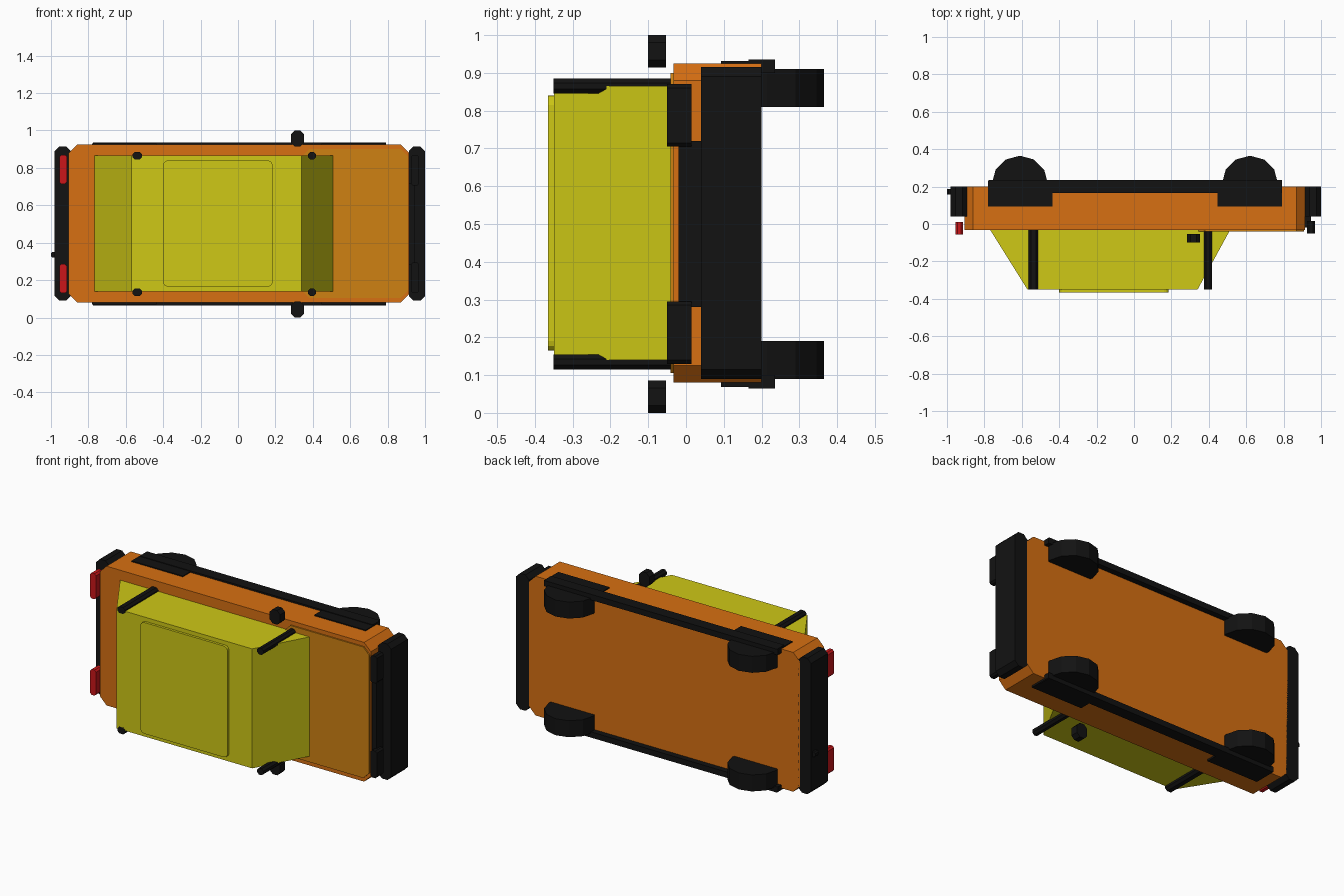
import bpy, bmesh, math
from mathutils import Matrix, Vector

cube = bpy.data.objects.get("Cube")
if cube:
    bpy.data.objects.remove(cube, do_unlink=True)

MID = 0.5  # centre plane of the car, which lies on its side


def material(name, rgb):
    m = bpy.data.materials.new(name)
    m.use_nodes = True
    color = (*rgb, 1)
    m.diffuse_color = color
    m.node_tree.nodes["Principled BSDF"].inputs["Base Color"].default_value = color
    return m


ORANGE = material("orange_paint", (0.68, 0.16, 0.006))
AMBER = material("amber_paint", (0.62, 0.22, 0.006))
YELLOW = material("yellow_paint", (0.62, 0.58, 0.008))
BLACK = material("black_trim", (0.006, 0.006, 0.006))
RED = material("red_lens", (0.6, 0.008, 0.01))


def finish(name, bm, mat):
    bmesh.ops.recalc_face_normals(bm, faces=bm.faces)
    mesh = bpy.data.meshes.new(name)
    bm.to_mesh(mesh)
    bm.free()
    mesh.materials.append(mat)
    ob = bpy.data.objects.new(name, mesh)
    bpy.context.collection.objects.link(ob)
    return ob


def box(name, x, y, z, mat, chamfer=0, segments=1):
    """Box from ranges; chamfer cuts the edges that run along y."""
    bm = bmesh.new()
    bmesh.ops.create_cube(bm, size=1)
    for v in bm.verts:
        v.co = Vector(r[0] if c < 0 else r[1] for c, r in zip(v.co, (x, y, z)))
    if chamfer:
        edges = [e for e in bm.edges
                 if abs(e.verts[0].co.y - e.verts[1].co.y) > 1e-4]
        bmesh.ops.bevel(bm, geom=edges, offset=chamfer, segments=segments,
                        profile=0.5, affect='EDGES')
    return finish(name, bm, mat)


def paired(name, x, y, z, mat, chamfer=0):
    """The same box on both sides of the centre plane."""
    box("left_" + name, x, y, z, mat, chamfer)
    box("right_" + name, x, y, (2 * MID - z[1], 2 * MID - z[0]), mat, chamfer)


def wheel(name, x, z):
    bm = bmesh.new()
    bmesh.ops.create_cone(bm, cap_ends=True, segments=12, radius1=0.15,
                          radius2=0.15, depth=0.1,
                          matrix=Matrix.Translation((x, 0.215, z)))
    finish(name, bm, BLACK)


# Body shell and hood
box("body", (-0.905, 0.915), (-0.033, 0.2), (0.08, 0.925), ORANGE, 0.045)
box("hood", (0.34, 0.91), (-0.041, -0.02), (0.105, 0.9), AMBER, 0.04)

# Cabin: side profile extruded across the width
bm = bmesh.new()
profile = [(-0.77, -0.03), (-0.57, -0.35), (0.34, -0.35), (0.515, -0.03)]
side = bm.faces.new([bm.verts.new((x, y, 0.14)) for x, y in profile])
grown = bmesh.ops.extrude_face_region(bm, geom=[side])["geom"]
bmesh.ops.translate(bm, vec=(0, 0, 0.725),
                    verts=[g for g in grown if isinstance(g, bmesh.types.BMVert)])
finish("cabin", bm, YELLOW)
box("roof_panel", (-0.4, 0.185), (-0.365, -0.34), (0.165, 0.84), YELLOW, 0.025, 3)

# Roof pillars
paired("rear_pillar", (-0.565, -0.512), (-0.351, -0.03), (0.845, 0.885), BLACK, 0.013)
paired("front_pillar", (0.374, 0.416), (-0.351, -0.03), (0.845, 0.885), BLACK, 0.012)

# Bumpers and exhaust
box("rear_bumper", (-0.98, -0.893), (0.04, 0.2), (0.09, 0.915), BLACK, 0.025)
box("front_bumper", (0.913, 1.0), (0.04, 0.2), (0.09, 0.915), BLACK, 0.025)
box("exhaust", (-1.0, -0.95), (0.157, 0.188), (0.32, 0.351), BLACK, 0.008)

# Lights and grille
paired("tail_light", (-0.955, -0.915), (-0.055, 0.01), (0.715, 0.87), RED, 0.01)
paired("headlight", (0.925, 0.967), (-0.05, 0.015), (0.705, 0.87), BLACK, 0.01)
box("grille", (0.9, 0.945), (-0.02, 0.045), (0.28, 0.72), BLACK)

# Mirrors
paired("mirror", (0.283, 0.353), (-0.1, -0.053), (0.914, 1.0), BLACK, 0.02)

# Sills, wheel arches and wheels
paired("sill", (-0.775, 0.79), (0.165, 0.235), (0.9, 0.935), BLACK)
for end, start, stop, axle in (("rear", -0.78, -0.435, -0.61),
                               ("front", 0.447, 0.792, 0.62)):
    paired(end + "_arch", (start, stop), (0.093, 0.232), (0.9, 0.931), BLACK)
    wheel("left_" + end + "_wheel", axle, MID + 0.36)
    wheel("right_" + end + "_wheel", axle, MID - 0.36)
